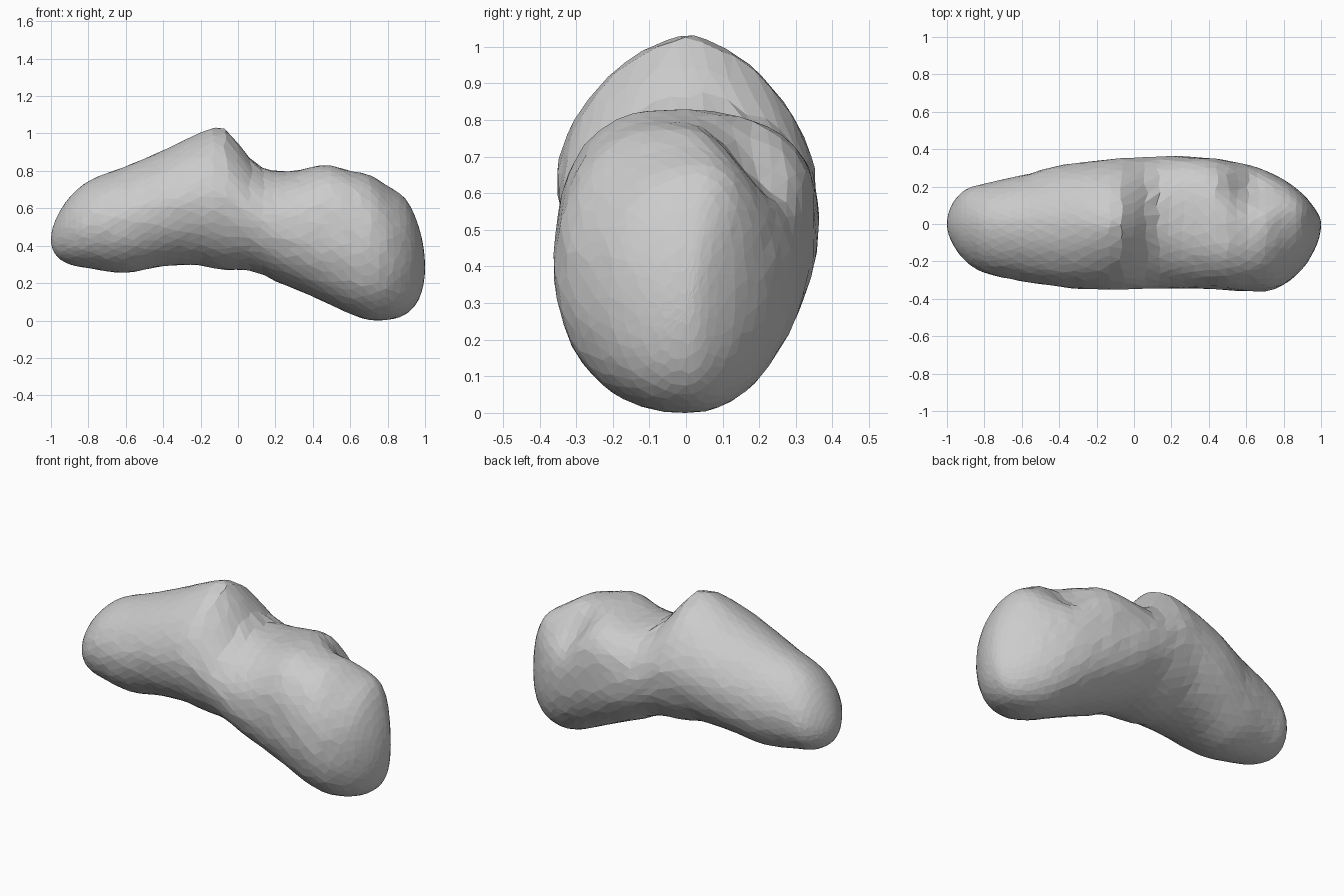
import bpy, bmesh, math, random

if "Cube" in bpy.data.objects:
    bpy.data.objects.remove(bpy.data.objects["Cube"])

random.seed(4)

# Stations along the body: x, top z, bottom z, front y, back y
STATIONS = [
    (-1.0, .43, .43, 0, 0), (-.97, .55, .345, -.105, .11), (-.9, .66, .30, -.20, .185),
    (-.8, .745, .28, -.26, .215), (-.6, .825, .255, -.305, .26), (-.4, .91, .29, -.335, .312),
    (-.2, 1.005, .295, -.352, .337), (-.1, 1.035, .272, -.352, .35), (-.04, 1.0, .27, -.348, .353),
    (.03, .91, .27, -.345, .356), (.1, .83, .26, -.345, .36), (.2, .80, .21, -.345, .362),
    (.3, .80, .17, -.345, .36), (.47, .832, .095, -.352, .345), (.6, .80, .035, -.358, .318),
    (.7, .78, .003, -.358, .288), (.8, .72, .003, -.325, .238), (.9, .645, .035, -.24, .162),
    (.97, .49, .12, -.128, .078), (1.0, .28, .28, 0, 0)]
ANGLES = [math.acos(-s[0]) for s in STATIONS]


def section(t):
    """Smoothly interpolated station values at angle t."""
    n = len(STATIONS)
    i = max(k for k in range(n - 1) if ANGLES[k] <= t or k == 0)
    t0, t1 = ANGLES[i], ANGLES[i + 1]
    h, u = t1 - t0, (t - t0) / (t1 - t0)

    def slope(k, c):
        a, b = max(k - 1, 0), min(k + 1, n - 1)
        return (STATIONS[b][c] - STATIONS[a][c]) / (ANGLES[b] - ANGLES[a])

    return [(2*u**3 - 3*u*u + 1) * STATIONS[i][c] + (u**3 - 2*u*u + u) * h * slope(i, c)
            + (3*u*u - 2*u**3) * STATIONS[i + 1][c] + (u**3 - u*u) * h * slope(i + 1, c)
            for c in range(1, 5)]


def power(v, e):
    return math.copysign(abs(v) ** (2 / e), v)


def bump(v, centre, width):
    return math.exp(-((v - centre) / width) ** 2)


def point(t, a):
    """Point on the skin: along the body t, around the body a."""
    x = -math.cos(t)
    top, bot, front, back = section(t)
    right = min(max((x - .1) / .35, 0), 1)
    c, s = math.cos(a), math.sin(a)
    # pointed hump, high back shoulder, rounded belly
    if s > 0:
        e = 1.9 - .3 * bump(x, -.08, .2) + .25 * right
        if c > 0:
            e += 1.15 * bump(x, .35, .2)
    else:
        e = 2.03 + .17 * right
    mid = (top + bot) / 2
    z = mid + power(s, e) * (top - bot) / 2
    y = power(c, e) * (back if c > 0 else -front)
    if s > 0:
        # crest swings forward then back, with a dish behind it
        y += s * s * (.035 * bump(x, .87, .1) - .055 * bump(x, .55, .17))
        z -= .1 * bump(x, .63, .12) * bump(y, .2, .1) * s ** .5
    return (x, y, z)


# Lofted body
RINGS, SIDES = 48, 38
bm = bmesh.new()
rings = []
for i in range(1, RINGS):
    ring = []
    for j in range(SIDES):
        # slight irregularity gives the hand-cut facets
        t = math.pi * (i + random.uniform(-.2, .2)) / RINGS
        a = math.tau * (j + random.uniform(-.2, .2) + .5 * (i % 2)) / SIDES
        x, y, z = point(t, a)
        k = 1 + random.uniform(-.008, .008)
        ring.append(bm.verts.new((x, y * k, max(z, 0))))
    rings.append(ring)
for i in range(len(rings) - 1):
    p, q = rings[i], rings[i + 1]
    for j in range(SIDES):
        n = (j + 1) % SIDES
        if i % 2:
            bm.faces.new((p[j], p[n], q[j]))
            bm.faces.new((p[n], q[n], q[j]))
        else:
            bm.faces.new((p[j], q[n], q[j]))
            bm.faces.new((p[j], p[n], q[n]))

# Rounded end caps
for ring, tip in ((rings[0], (-1, 0, .43)), (rings[-1], (1, 0, .28))):
    v = bm.verts.new(tip)
    for j in range(SIDES):
        bm.faces.new((ring[j], ring[(j + 1) % SIDES], v))
bmesh.ops.recalc_face_normals(bm, faces=bm.faces[:])

mesh = bpy.data.meshes.new("rock_body")
bm.to_mesh(mesh)
bm.free()
body = bpy.data.objects.new("rock_body", mesh)
bpy.context.collection.objects.link(body)
